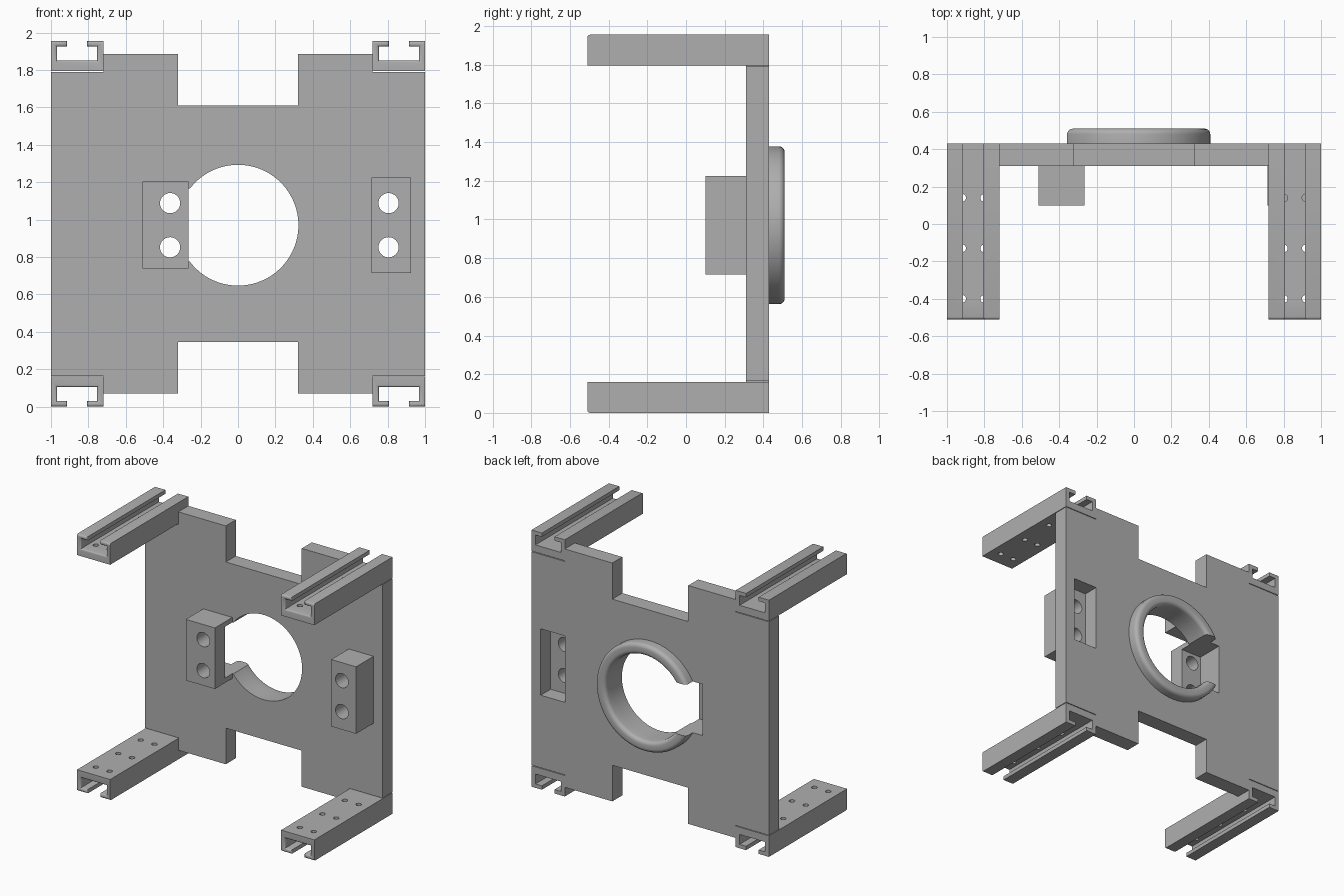
import bpy, bmesh, math
from mathutils import Matrix, Vector

cube = bpy.data.objects.get("Cube")
if cube:
    bpy.data.objects.remove(cube)

GREY = (0.43, 0.43, 0.43, 1)
mat = bpy.data.materials.new("mid_grey")
mat.use_nodes = True
mat.diffuse_color = GREY
mat.node_tree.nodes["Principled BSDF"].inputs["Base Color"].default_value = GREY

FRONT, BACK, FACE = -0.51, 0.43, 0.31   # rail ends, plate back, plate front
HEIGHT = 1.955
MID = 0.97                              # height of the opening's centre


def make(name, bm):
    bmesh.ops.recalc_face_normals(bm, faces=bm.faces)
    mesh = bpy.data.meshes.new(name)
    bm.to_mesh(mesh)
    bm.free()
    mesh.materials.append(mat)
    obj = bpy.data.objects.new(name, mesh)
    bpy.context.collection.objects.link(obj)
    return obj


def extrude(outline, y0, y1):
    """Solid from an xz outline, running from y0 to y1."""
    bm = bmesh.new()
    face = bm.faces.new([bm.verts.new((x, y0, z)) for x, z in outline])
    new = bmesh.ops.extrude_face_region(bm, geom=[face])["geom"]
    bmesh.ops.translate(bm, vec=(0, y1 - y0, 0),
                        verts=[v for v in new if isinstance(v, bmesh.types.BMVert)])
    return bm


def box(name, x0, x1, y0, y1, z0, z1):
    return make(name, extrude([(x0, z0), (x1, z0), (x1, z1), (x0, z1)], y0, y1))


def drill(name, center, radius, depth, axis, sides=32):
    bm = bmesh.new()
    turn = Matrix.Rotation(math.pi / 2, 4, "X") if axis == "Y" else Matrix()
    bmesh.ops.create_cone(bm, cap_ends=True, segments=sides, radius1=radius, radius2=radius,
                          depth=depth, matrix=Matrix.Translation(center) @ turn)
    return make(name, bm)


def activate(obj):
    bpy.ops.object.select_all(action="DESELECT")
    obj.select_set(True)
    bpy.context.view_layer.objects.active = obj


def cut(obj, cutters):
    activate(obj)
    for cutter in cutters:
        cutter.hide_render = True
        mod = obj.modifiers.new("cut", "BOOLEAN")
        mod.operation, mod.solver, mod.object = "DIFFERENCE", "EXACT", cutter
        bpy.ops.object.modifier_apply(modifier=mod.name)
        bpy.data.objects.remove(cutter)


def smooth(obj):
    activate(obj)
    bpy.ops.object.shade_smooth_by_angle(angle=math.radians(35))


def side_slot():
    """Cutter for the notch at the side of the opening, reaching into the clamp block."""
    return box("slot_cutter", -0.44, -0.2, 0.22, 0.6, MID - 0.195, MID + 0.195)


# Back plate with top and bottom notches, round opening and block pocket
half = [(0.32, 0.345), (0.32, 0.07), (0.72, 0.07), (0.72, 0.165), (1, 0.165)]
right = half + [(x, HEIGHT - z) for x, z in reversed(half)]
left = [(-x, z) for x, z in reversed(right)]
plate = make("back_plate", extrude(right + left, FACE, BACK))
cut(plate, [drill("opening_cutter", (0, 0.37, MID), 0.323, 0.5, "Y", 96),
            side_slot(),
            box("pocket_cutter", 0.717, 0.923, 0.2, 0.6, 0.717, 1.223)])
smooth(plate)

# Collar around the opening, lathed with rounded rim
bm = bmesh.new()
fillet = 0.03
profile = [(0.323, BACK)]
for cx, start in ((0.323 + fillet, 180), (0.408 - fillet, 90)):
    for i in range(6):
        a = math.radians(start - 18 * i)
        profile.append((cx + fillet * math.cos(a), 0.51 - fillet + fillet * math.sin(a)))
profile.append((0.408, BACK))
verts = [bm.verts.new((r, y, MID)) for r, y in profile]
loop = [bm.edges.new((verts[i], verts[(i + 1) % len(verts)])) for i in range(len(verts))]
bmesh.ops.spin(bm, geom=verts + loop, cent=(0, 0, MID), axis=(0, 1, 0),
               angle=math.tau, steps=96, use_merge=True)
bmesh.ops.remove_doubles(bm, verts=bm.verts, dist=1e-4)
collar = make("opening_collar", bm)
cut(collar, [box("gap_cutter", -0.6, -0.2, 0.3, 0.6, MID - 0.195, MID + 0.195)])
smooth(collar)

# Drilled mounting blocks on the front of the plate
inner = box("inner_block", -0.51, -0.265, 0.10, FACE, 0.738, 1.203)
outer = box("outer_block", 0.715, 0.925, 0.10, FACE, 0.715, 1.225)
cut(inner, [side_slot()])
for block, x in ((inner, -0.363), (outer, 0.805)):
    cut(block, [drill("bolt_cutter", (x, 0.2, MID + dz), 0.054, 0.6, "Y")
                for dz in (-0.118, 0.118)])
    smooth(block)

# Four slotted rails, each with six screw holes
c_half = [(0.14, 0), (0.14, 0.16), (0.053, 0.16), (0.053, 0.13), (0.107, 0.13), (0.107, 0.055)]
channel = c_half + [(-x, z) for x, z in reversed(c_half)]
for side, sx in (("left", 1), ("right", -1)):
    for level, sz in (("upper", 1), ("lower", -1)):
        bm = extrude(channel, FRONT, BACK)
        # round the front rim of the channel, leaving the outer sides and base crisp
        rim = [e for e in bm.edges
               if all(v.co.y < FRONT + 0.001 for v in e.verts)
               and not all(abs(v.co.x) > 0.139 for v in e.verts)]
        bmesh.ops.bevel(bm, geom=rim, offset=0.013, segments=3, profile=0.5, affect="EDGES")
        for v in bm.verts:
            base = 1.795 if sz > 0 else 0.16
            v.co = Vector((0.86 * sx + v.co.x, v.co.y, base + sz * v.co.z))
        rail = make(f"{level}_{side}_rail", bm)
        floor = 1.82 if sz > 0 else 0.14
        cut(rail, [drill("screw_cutter", (0.86 * sx + dx, y, floor), 0.02, 0.1, "Z", 20)
                   for dx in (-0.058, 0.058) for y in (-0.40, -0.13, 0.14)])
        smooth(rail)
